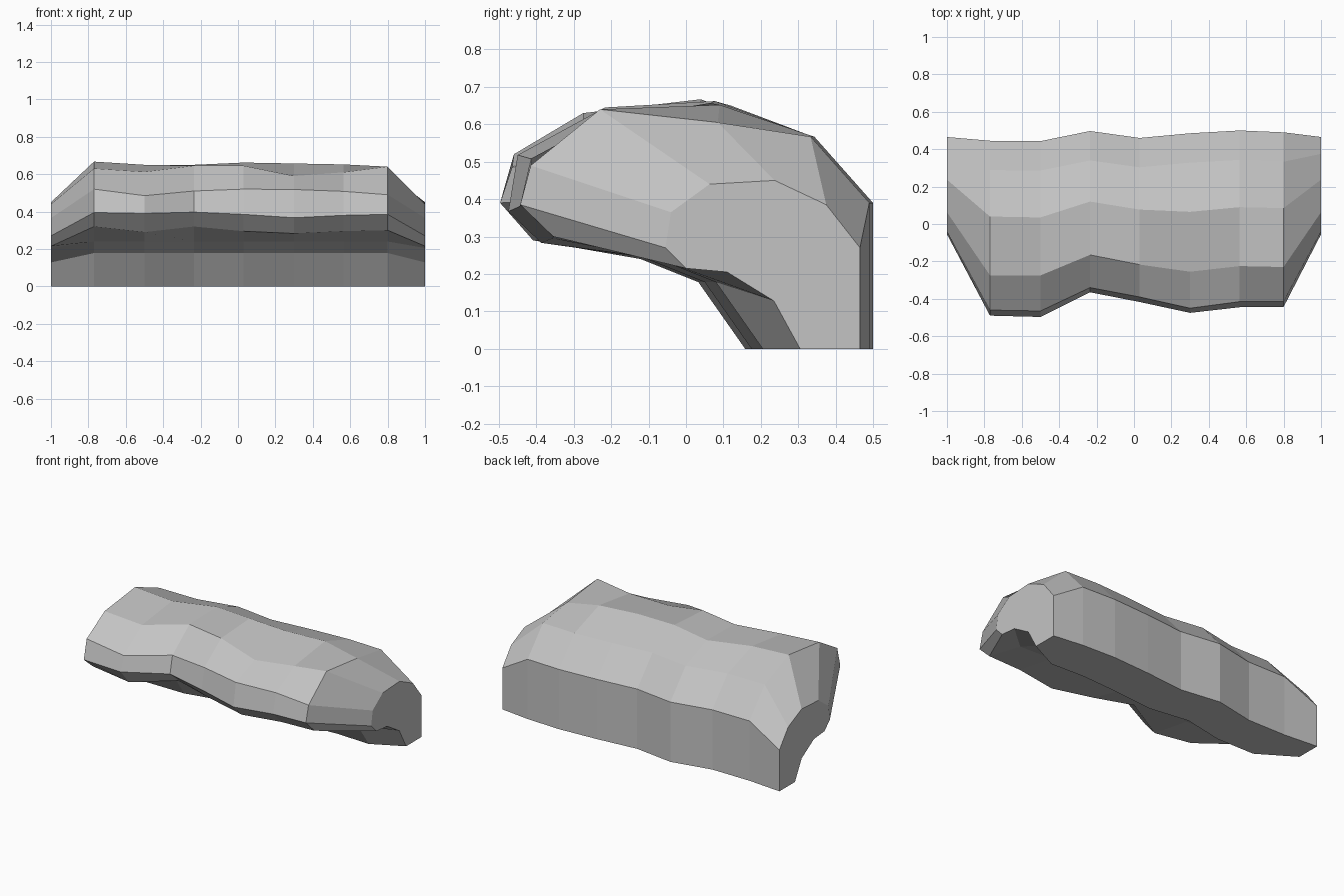
import bpy
import bmesh

stone = bpy.data.materials.new("grey stone")
stone.diffuse_color = (0.55, 0.55, 0.55, 1)

# Narrow end section (y, z), from the back foot over the top to the front foot
END = [(0.465, 0), (0.465, 0.27), (0.375, 0.385), (0.237, 0.45), (0.063, 0.44),
       (-0.04, 0.365), (-0.055, 0.27), (0, 0.215), (0.11, 0.205),
       (0.235, 0.128), (0.305, 0)]

# Inner stations: x, back y, then y of crest, brow, upper lip, lower lip,
# then z of crest, brow, upper lip, lower lip, chin
STATIONS = [
    (-0.77, 0.445, 0.04, -0.275, -0.46, -0.49, 0.667, 0.63, 0.52, 0.395, 0.32),
    (-0.50, 0.443, 0.035, -0.275, -0.465, -0.497, 0.65, 0.612, 0.485, 0.39, 0.29),
    (-0.235, 0.497, 0.12, -0.165, -0.34, -0.365, 0.65, 0.645, 0.51, 0.397, 0.32),
    (0.03, 0.46, 0.077, -0.217, -0.39, -0.417, 0.662, 0.645, 0.52, 0.385, 0.295),
    (0.30, 0.485, 0.065, -0.255, -0.45, -0.475, 0.657, 0.59, 0.518, 0.367, 0.283),
    (0.565, 0.50, 0.09, -0.225, -0.415, -0.445, 0.652, 0.61, 0.508, 0.38, 0.295),
    (0.80, 0.49, 0.085, -0.23, -0.415, -0.443, 0.605, 0.64, 0.49, 0.385, 0.30),
]


def section(back, y3, y4, y5, y6, z3, z4, z5, z6, z7):
    """Overhang section; hidden underside follows the back wall and chin."""
    foot = back - 0.285
    return [(back, 0), (back, 0.39), (back - 0.157, 0.567), (y3, z3), (y4, z4),
            (y5, z5), (y6, z6), (y6 + 0.088, z7), (foot - 0.28, 0.24),
            (foot - 0.125, 0.178), (foot, 0)]


# Rock overhang: sections lofted along x, with closed ends and base
rings = [(-1, END)] + [(s[0], section(*s[1:])) for s in STATIONS] + [(1, END)]
bm = bmesh.new()
loops = [[bm.verts.new((x, y, z)) for y, z in pts] for x, pts in rings]
n = len(END)
for a, b in zip(loops, loops[1:]):
    for i in range(n):
        j = (i + 1) % n
        bm.faces.new((a[i], a[j], b[j], b[i]))
bm.faces.new(loops[0])
bm.faces.new(loops[-1])
bmesh.ops.recalc_face_normals(bm, faces=bm.faces[:])

mesh = bpy.data.meshes.new("rock_overhang")
bm.to_mesh(mesh)
bm.free()
mesh.materials.append(stone)
rock = bpy.data.objects.new("rock_overhang", mesh)
bpy.context.collection.objects.link(rock)
